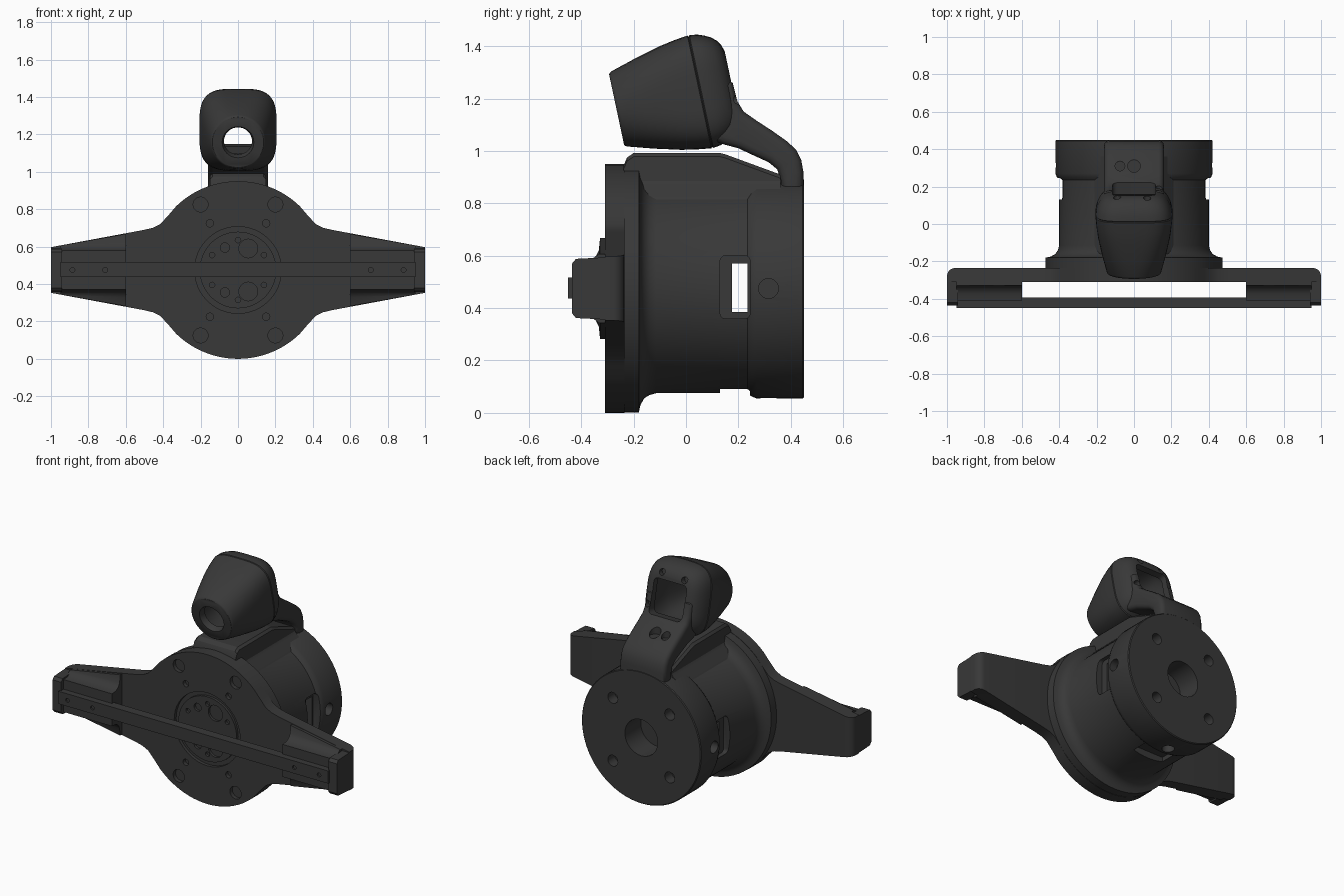
import bpy, bmesh, math
from mathutils import Matrix, Vector

if "Cube" in bpy.data.objects:
    bpy.data.objects.remove(bpy.data.objects["Cube"])

dark = bpy.data.materials.new("dark_grey")
dark.diffuse_color = (0.04, 0.04, 0.04, 1)
dark.use_nodes = True
dark.node_tree.nodes["Principled BSDF"].inputs["Base Color"].default_value = dark.diffuse_color
CZ = 0.475                                   # height of the main axis


def loft(bm, rings):
    """Closed solid through a list of equal-length point rings."""
    rs = [[bm.verts.new(p) for p in r] for r in rings]
    n = len(rs[0])
    faces = [bm.faces.new(rs[0]), bm.faces.new(rs[-1][::-1])]
    for a, b in zip(rs, rs[1:]):
        for i in range(n):
            j = (i + 1) % n
            faces.append(bm.faces.new((a[i], b[i], b[j], a[j])))
    bmesh.ops.recalc_face_normals(bm, faces=faces)


def turned(bm, profile, axis='Y', centre=(0, 0, 0), n=32):
    """Solid of revolution; profile is (distance along axis, radius)."""
    c = Vector(centre)
    rings = []
    for d, r in profile:
        ring = []
        for i in range(n):
            a = 2 * math.pi * i / n
            p, q = r * math.cos(a), r * math.sin(a)
            ring.append(c + Vector({'X': (d, p, q), 'Y': (p, d, q), 'Z': (p, q, d)}[axis]))
        rings.append(ring)
    loft(bm, rings)


def box(bm, x0, x1, y0, y1, z0, z1):
    loft(bm, [[(x, y0, z0), (x, y1, z0), (x, y1, z1), (x, y0, z1)] for x in (x0, x1)])


def make(name, bm):
    me = bpy.data.meshes.new(name)
    bm.to_mesh(me)
    bm.free()
    ob = bpy.data.objects.new(name, me)
    bpy.context.collection.objects.link(ob)
    me.materials.append(dark)
    return ob


def combine(ob, bm, op='DIFFERENCE'):
    """Boolean with a temporary solid, applied at once."""
    tool = make("tool", bm)
    tool.hide_render = True
    m = ob.modifiers.new("b", 'BOOLEAN')
    m.object, m.operation, m.solver = tool, op, 'EXACT'
    me = bpy.data.meshes.new_from_object(ob.evaluated_get(bpy.context.evaluated_depsgraph_get()))
    ob.modifiers.clear()
    ob.data = me
    bpy.data.objects.remove(tool)


def bevel(bm, test, width, seg=3):
    es = [e for e in bm.edges if test(*[v.co for v in e.verts])]
    bmesh.ops.bevel(bm, geom=es, offset=width, segments=seg, profile=0.5, affect='EDGES', clamp_overlap=True)


# Main round body with flange and rear collar
bm = bmesh.new()
turned(bm, [(-.24, .473), (-.18, .473), (-.174, .445), (-.16, .42), (-.14, .407), (-.115, .40),
            (.235, .40), (.25, .412), (.27, .42), (.445, .42), (.45, .415)], centre=(0, 0, CZ), n=80)
body = make("main_body", bm)

# Body openings: side windows, screw holes, rear bore and bolt holes
bm = bmesh.new()
for s in (-1, 1):
    box(bm, *sorted((s * .355, s * .5)), .13, .245, .36, .60)
    turned(bm, [(s * .37, .038), (s * .5, .038)], 'X', (0, .315, CZ), 20)
    for t in (-1, 1):
        turned(bm, [(.38, .035), (.5, .035)], centre=(s * .2, 0, CZ + t * .2), n=20)
box(bm, -.11, .11, .13, .245, 0, .12)
turned(bm, [(0, .038), (.1, .038)], 'Z', (0, .315, 0), 20)
turned(bm, [(.29, .115), (.5, .115)], centre=(0, 0, CZ), n=40)
bevel(bm, lambda a, b: (a - b).length < .2 and abs(a.y - b.y) < 1e-5 and abs(a.z - b.z) < 1e-5
      and abs(a.y - .1875) < .06 and abs(a.x - b.x) > .1, .02)
combine(body, bm)
bm = bmesh.new()
box(bm, -.6, .6, .175, .235, .385, .57)
combine(body, bm)

# Front plate with side wings
q = [(1, .122), (.5, .215), (.455, .226), (.415, .246), (.37, .295)]
q += [(CZ * math.cos(math.radians(a)), CZ * math.sin(math.radians(a))) for a in range(46, 90, 4)]
top = q + [(0, CZ)] + [(-x, z) for x, z in q[::-1]]
outline = top + [(x, -z) for x, z in top[::-1]]
bm = bmesh.new()
loft(bm, [[(x, y, CZ + z) for x, z in outline] for y in (-.235, -.31)])
bevel(bm, lambda a, b: abs(a.x) > .99 and abs(b.x) > .99 and a.x * b.x > 0
      and a.y > -.24 and b.y > -.24, .045, 5)
plate = make("front_plate", bm)
bm = bmesh.new()
turned(bm, [(-.29, .232), (-.4, .232)], centre=(0, 0, CZ), n=48)
for s in (-1, 1):
    for t in (-1, 1):
        turned(bm, [(-.285, .04), (-.4, .04)], centre=(s * .2, 0, CZ + t * .35), n=20)
        turned(bm, [(-.285, .02), (-.4, .02)], centre=(s * .15, 0, CZ + t * .25), n=16)
combine(plate, bm)

# Centre disc with its bores
bm = bmesh.new()
turned(bm, [(-.28, .205), (-.306, .205)], centre=(0, 0, CZ), n=48)
disc = make("centre_disc", bm)
bm = bmesh.new()
for i in range(6):
    a = math.radians(30 + 60 * i)
    turned(bm, [(-.285, .015), (-.4, .015)], centre=(.16 * math.cos(a), 0, CZ + .16 * math.sin(a)), n=12)
for t in (-1, 1):
    turned(bm, [(-.285, .05), (-.4, .05)], centre=(.055, 0, CZ + t * .115), n=24)
    turned(bm, [(-.285, .025), (-.4, .025)], centre=(-.07, 0, CZ + t * .12), n=16)
combine(disc, bm)


# Wing tips: filleted ridges and end walls that carry the rail
def ridge(x, h, front):
    half = [(-.30, h), (-.328, h), (-.333, .145), (-.345, .122), (-.37, .106), (front, .103)]
    return [(x, y, CZ + min(z, h)) for y, z in half] + [(x, y, CZ - min(z, h)) for y, z in half[::-1]]


for s, side in ((-1, "left"), (1, "right")):
    bm = bmesh.new()
    loft(bm, [ridge(s * .6, .193, -.41), ridge(s * .95, .131, -.41)])
    make(side + "_ridge", bm)
    bm = bmesh.new()
    wall = lambda x: [(x, y, z) for y, z in ((-.28, .355), (-.42, .362), (-.435, .38),
                                            (-.435, .57), (-.42, .588), (-.28, .595))]
    loft(bm, [wall(s * .94), wall(s * 1.0)])
    make(side + "_end_wall", bm)

# Rail across the front
bm = bmesh.new()
box(bm, -.95, .95, -.45, -.392, .437, .517)
rail = make("rail", bm)
bm = bmesh.new()
for x in (-.885, -.71, .71, .885):
    turned(bm, [(-.44, .013), (-.5, .013)], centre=(x, 0, CZ), n=12)
combine(rail, bm)

# Sloped pedestal on top of the body
bm = bmesh.new()
rings = []
for y, t in ((-.238, .945), (-.225, .975), (-.2, .992), (.13, .992), (.15, .987), (.36, .91)):
    h = [(.25, .76), (.185, .85), (.16, .87), (.15, .885), (.15, t - .014), (.136, t)]
    rings.append([(x, y, z) for x, z in h] + [(-x, y, z) for x, z in h[::-1]])
loft(bm, rings)
make("top_pedestal", bm)

# Camera housing: lofted from round front to squarish back, tilted down
TILT = Matrix.Translation((0, -.265, 1.158)) @ Matrix.Rotation(math.radians(12), 4, 'X')


def section(u, r, k, n=48):
    """Superellipse ring; k runs 0 (circle) to 1 (rounded square)."""
    e, ring = 2 / (2 + 1.6 * k), []
    for i in range(n):
        c, s = math.cos(2 * math.pi * i / n), math.sin(2 * math.pi * i / n)
        ring.append(TILT @ Vector((math.copysign(abs(c) ** e, c) * r * (1 - .06 * k), u,
                                   math.copysign(abs(s) ** e, s) * r)))
    return ring


shell = [(0, .137), (.004, .143), (.012, .147), (.11, .176), (.21, .202), (.27, .213), (.323, .22), (.327, .215),
         (.331, .22), (.36, .216), (.385, .207), (.41, .194), (.43, .176), (.443, .155), (.45, .13)]
bm = bmesh.new()
loft(bm, [section(u, r, min(1, u / .3)) for u, r in shell])
head = make("camera_housing_and_arm", bm)

# Curved arm from the rear of the body up to the housing
side = [(.448, .83), (.448, .92), (.44, .965), (.42, 1.005), (.385, 1.037), (.33, 1.076), (.27, 1.115),
        (.22, 1.15), (.196, 1.19), (.178, 1.26), (.12, 1.28), (.08, 1.05), (.14, 1.026), (.2, 1.01),
        (.26, .982), (.315, .957), (.348, .93), (.362, .89), (.365, .83)]
bm = bmesh.new()
loft(bm, [[(x, y, z) for y, z in side] for x in (-.16, .16)])
bevel(bm, lambda a, b: abs(a.x - b.x) < 1e-5, .028)
combine(head, bm, 'UNION')

# Hollow the housing, then open lens hole, rear window and screw holes
bm = bmesh.new()
loft(bm, [section(u, r, min(1, u / .3)) for u, r in
          [(.04, .12), (.2, .17), (.33, .19), (.385, .178), (.41, .15)]])
combine(head, bm)
bm = bmesh.new()
turned(bm, [(-.05, .085), (.0, .085), (.03, .075), (.1, .075)], n=32)
box(bm, -.115, .115, .35, .6, -.11, .105)
bevel(bm, lambda a, b: abs(a.y - b.y) > .2, .025)
for x, v in ((-.09, .135), (.07, .145), (.135, -.06)):
    turned(bm, [(.415, .02), (.5, .02)], centre=(x, 0, v), n=14)
bm.transform(TILT)
combine(head, bm)
bm = bmesh.new()
for x, r in ((0, .034), (-.075, .026)):
    turned(bm, [(1.065, r), (1.3, r)], 'Z', (x, .31, 0), 20)
combine(head, bm)

# Smooth shading with crisp edges
bpy.ops.object.select_all(action='SELECT')
bpy.context.view_layer.objects.active = body
bpy.ops.object.shade_smooth_by_angle(angle=math.radians(32))
